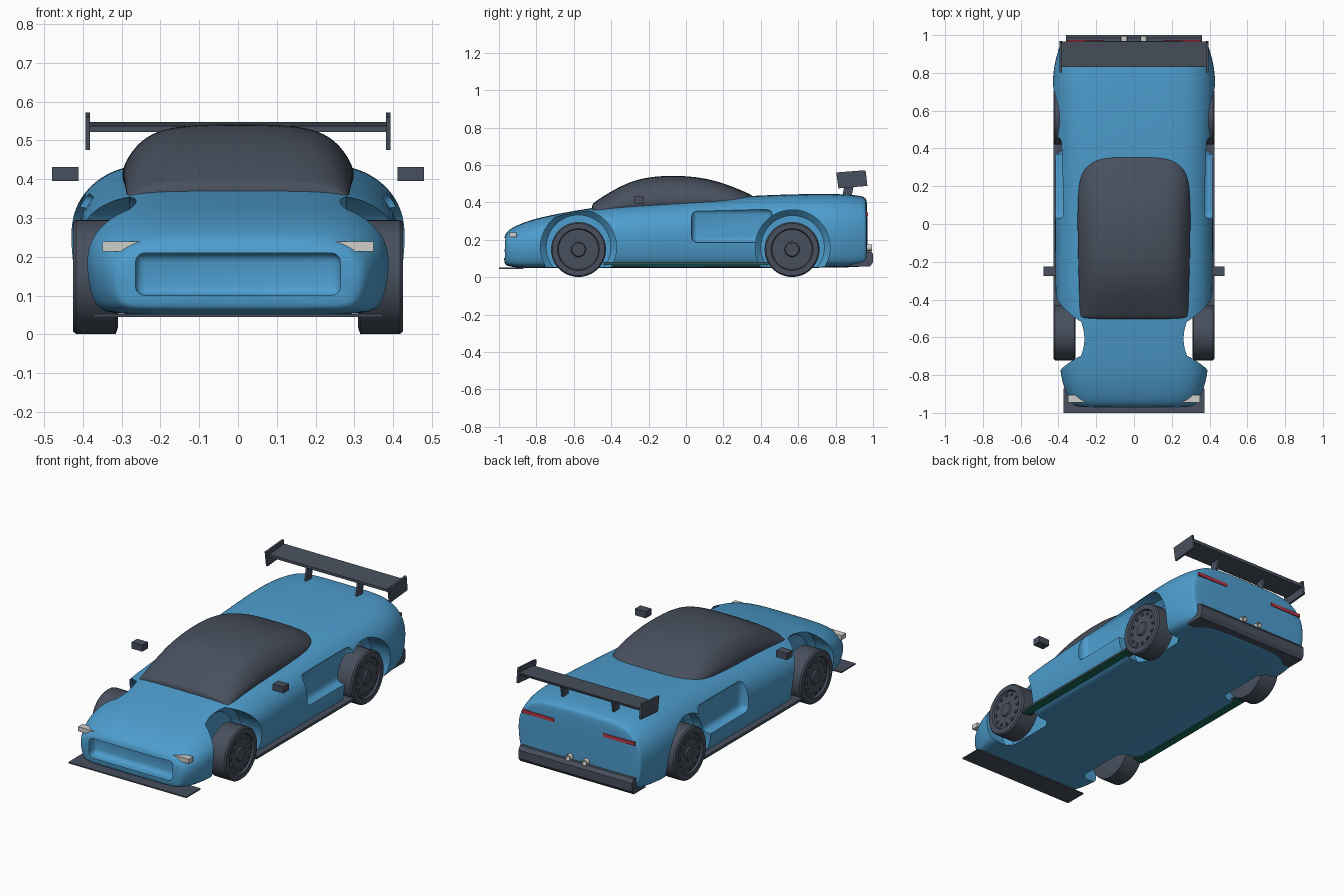
import bpy, bmesh, math
from mathutils import Matrix, Vector

cube = bpy.data.objects.get("Cube")
if cube:
    bpy.data.objects.remove(cube, do_unlink=True)


def material(name, rgb):
    m = bpy.data.materials.new(name)
    m.use_nodes = True
    m.diffuse_color = (*rgb, 1)
    bsdf = next(n for n in m.node_tree.nodes if n.type == 'BSDF_PRINCIPLED')
    bsdf.inputs["Base Color"].default_value = (*rgb, 1)
    return m


BLUE = material("body_blue", (0.075, 0.34, 0.62))
DARK = material("dark_grey", (0.065, 0.08, 0.11))
SILVER = material("light_silver", (0.62, 0.62, 0.6))
RED = material("tail_red", (0.5, 0.04, 0.06))
GREEN = material("strip_green", (0.01, 0.14, 0.1))


def finish(name, bm, mat):
    bmesh.ops.recalc_face_normals(bm, faces=bm.faces[:])
    me = bpy.data.meshes.new(name)
    bm.to_mesh(me)
    bm.free()
    ob = bpy.data.objects.new(name, me)
    bpy.context.collection.objects.link(ob)
    if mat:
        me.materials.append(mat)
    return ob


def activate(ob):
    bpy.ops.object.select_all(action='DESELECT')
    ob.select_set(True)
    bpy.context.view_layer.objects.active = ob


def smooth(ob, degrees=35):
    activate(ob)
    bpy.ops.object.shade_smooth_by_angle(angle=math.radians(degrees))


def apply_all(ob):
    activate(ob)
    for m in list(ob.modifiers):
        bpy.ops.object.modifier_apply(modifier=m.name)


def box(name, lo, hi, mat=None, bevel=0, segments=3):
    bm = bmesh.new()
    lo, hi = Vector(lo), Vector(hi)
    size = Vector([abs(c) for c in hi - lo])
    bmesh.ops.create_cube(bm, size=1, matrix=Matrix.Translation((lo + hi) / 2) @ Matrix.Diagonal(size).to_4x4())
    if bevel:
        bmesh.ops.bevel(bm, geom=bm.edges[:], offset=bevel, segments=segments, profile=0.5, affect='EDGES')
    return finish(name, bm, mat)


def prism(name, outline, axis, a, b, mat):
    """Extrude a 2D outline along x (outline in yz) or y (outline in xz)."""
    bm = bmesh.new()
    place = (lambda p, t: (t, p[0], p[1])) if axis == 'x' else (lambda p, t: (p[0], t, p[1]))
    ends = [[bm.verts.new(place(p, t)) for p in outline] for t in (a, b)]
    bm.faces.new(ends[0])
    bm.faces.new(ends[1])
    n = len(outline)
    for i in range(n):
        j = (i + 1) % n
        bm.faces.new((ends[0][i], ends[0][j], ends[1][j], ends[1][i]))
    return finish(name, bm, mat)


def lathe(name, profile, centre, axis, mat, segments=40):
    """Spin (offset along axis, radius) points about the x or y axis."""
    bm = bmesh.new()
    c = Vector(centre)
    rings = []
    for t, r in profile:
        ring = []
        for i in range(segments):
            u = 2 * math.pi * i / segments
            p, q = r * math.cos(u), r * math.sin(u)
            ring.append(bm.verts.new(c + Vector((t, p, q) if axis == 'x' else (p, t, q))))
        rings.append(ring)
    for r0, r1 in zip(rings, rings[1:]):
        for i in range(segments):
            j = (i + 1) % segments
            bm.faces.new((r0[i], r0[j], r1[j], r1[i]))
    bm.faces.new(rings[0])
    bm.faces.new(rings[-1])
    return finish(name, bm, mat)


def loft(name, stations, section, mat):
    """Skin a half section (fractions of width and height) over (y, bottom, top, half width)."""
    bm = bmesh.new()
    loop = section + [(-x, z) for x, z in reversed(section) if x > 0]
    rings = [[bm.verts.new((x * w, y, lo + z * (hi - lo))) for x, z in loop] for y, lo, hi, w in stations]
    n = len(loop)
    for r0, r1 in zip(rings, rings[1:]):
        for i in range(n):
            j = (i + 1) % n
            bm.faces.new((r0[i], r0[j], r1[j], r1[i]))
    bm.faces.new(rings[0])
    bm.faces.new(rings[-1])
    ob = finish(name, bm, mat)
    ob.modifiers.new("Round", 'SUBSURF').levels = 3
    apply_all(ob)
    return ob


# Body shell
body = loft("body", [
    (-0.975, 0.07, 0.215, 0.30), (-0.955, 0.06, 0.25, 0.335), (-0.90, 0.05, 0.28, 0.365),
    (-0.80, 0.05, 0.317, 0.40), (-0.60, 0.05, 0.355, 0.405), (-0.40, 0.05, 0.387, 0.425),
    (0.0, 0.05, 0.412, 0.425), (0.40, 0.05, 0.44, 0.425), (0.78, 0.05, 0.448, 0.45),
    (0.93, 0.055, 0.438, 0.405), (0.96, 0.06, 0.425, 0.395), (0.97, 0.075, 0.405, 0.385)],
    [(0, 0), (0.8, 0), (0.94, 0.05), (1, 0.5), (0.95, 0.77), (0.73, 0.98), (0.36, 1), (0, 1)], BLUE)

# Cutters for wheel arches, side scoops and front intake
cutters = [box("intake_cutter", (-0.265, -1.1, 0.1), (0.265, -0.915, 0.21), bevel=0.025)]
for s in (-1, 1):
    for y, r, inner in ((-0.575, 0.203, 0.25), (0.57, 0.2, 0.28)):
        cutters.append(lathe("arch_cutter", [(s * inner, r - 0.03), (s * (inner + 0.03), r), (s * 0.6, r)],
                             (0, y, 0.16), 'x', None, 48))
    cutters.append(box("scoop_cutter", (s * 0.365, 0.03, 0.185), (s * 0.6, 0.46, 0.365), bevel=0.03))
for c in cutters:
    c.hide_render = True
    cut = body.modifiers.new("Cut", 'BOOLEAN')
    cut.operation, cut.solver, cut.object = 'DIFFERENCE', 'EXACT', c
apply_all(body)
for c in cutters:
    bpy.data.objects.remove(c, do_unlink=True)
smooth(body)

# Cabin canopy
cabin = loft("cabin_glass", [
    (-0.505, 0.33, 0.385, 0.285), (-0.49, 0.33, 0.402, 0.287), (-0.41, 0.34, 0.455, 0.29),
    (-0.26, 0.35, 0.535, 0.295), (-0.05, 0.36, 0.548, 0.30), (0.12, 0.37, 0.53, 0.30),
    (0.25, 0.38, 0.485, 0.29), (0.33, 0.39, 0.45, 0.25), (0.36, 0.40, 0.435, 0.18)],
    [(0, 0), (0.9, 0), (1, 0.15), (1, 0.4), (0.84, 0.8), (0.57, 0.98), (0, 1)], DARK)
smooth(cabin, 45)

# Paired parts
for s, side in ((-1, "right"), (1, "left")):
    for y, end in ((-0.575, "front"), (0.567, "rear")):
        wheel = lathe(f"{end}_{side}_wheel", [
            (s * 0.31, 0.13), (s * 0.315, 0.147), (s * 0.418, 0.147), (s * 0.426, 0.14),
            (s * 0.426, 0.112), (s * 0.415, 0.107), (s * 0.418, 0.04), (s * 0.426, 0.035)],
            (0, y, 0.148), 'x', DARK)
        smooth(wheel)
        for k in range(12):
            a = k * math.pi / 6
            lathe(f"{end}_{side}_wheel_stud", [(s * 0.41, 0.009), (s * 0.422, 0.009)],
                  (0, y + 0.088 * math.cos(a), 0.148 + 0.088 * math.sin(a)), 'x', DARK, 8)
    box(f"{side}_mirror", (s * 0.412, -0.275, 0.395), (s * 0.48, -0.225, 0.432), DARK)
    box(f"{side}_skirt", (s * 0.36, -0.44, 0.072), (s * 0.426, 0.44, 0.082), DARK)
    box(f"{side}_skirt_strip", (s * 0.38, -0.44, 0.066), (s * 0.424, 0.44, 0.072), GREEN)
    prism(f"{side}_headlight", [(s * 0.23, 0.24), (s * 0.35, 0.24), (s * 0.35, 0.214), (s * 0.275, 0.214)],
          'y', -0.945, -0.905, SILVER)
    box(f"{side}_tail_light", (s * 0.155, 0.94, 0.328), (s * 0.355, 0.973, 0.347), RED)
    pipe = lathe(f"{side}_exhaust", [(0.93, 0.018), (0.995, 0.018), (0.995, 0.013), (0.965, 0.012)],
                 (s * 0.052, 0, 0.158), 'y', SILVER, 20)
    smooth(pipe)
    # Wing end plate and strut
    prism(f"{side}_wing_end_plate", [(0.815, 0.475), (0.97, 0.488), (0.96, 0.572), (0.803, 0.56)],
          'x', s * 0.382, s * 0.394, DARK)
    prism(f"{side}_wing_strut", [(0.835, 0.43), (0.885, 0.43), (0.905, 0.53), (0.855, 0.53)],
          'x', s * 0.155, s * 0.167, DARK)

# Wing blade, front splitter and rear bumper
prism("wing_blade", [(0.83, 0.522), (0.96, 0.532), (0.965, 0.547), (0.83, 0.537)], 'x', -0.385, 0.385, DARK)
box("front_splitter", (-0.373, -1.0, 0.045), (0.373, -0.87, 0.052), DARK)
prism("rear_bumper", [(0.88, 0.058), (0.985, 0.058), (1.0, 0.08), (1.0, 0.125), (0.985, 0.145), (0.88, 0.145)],
      'x', -0.36, 0.36, DARK)
